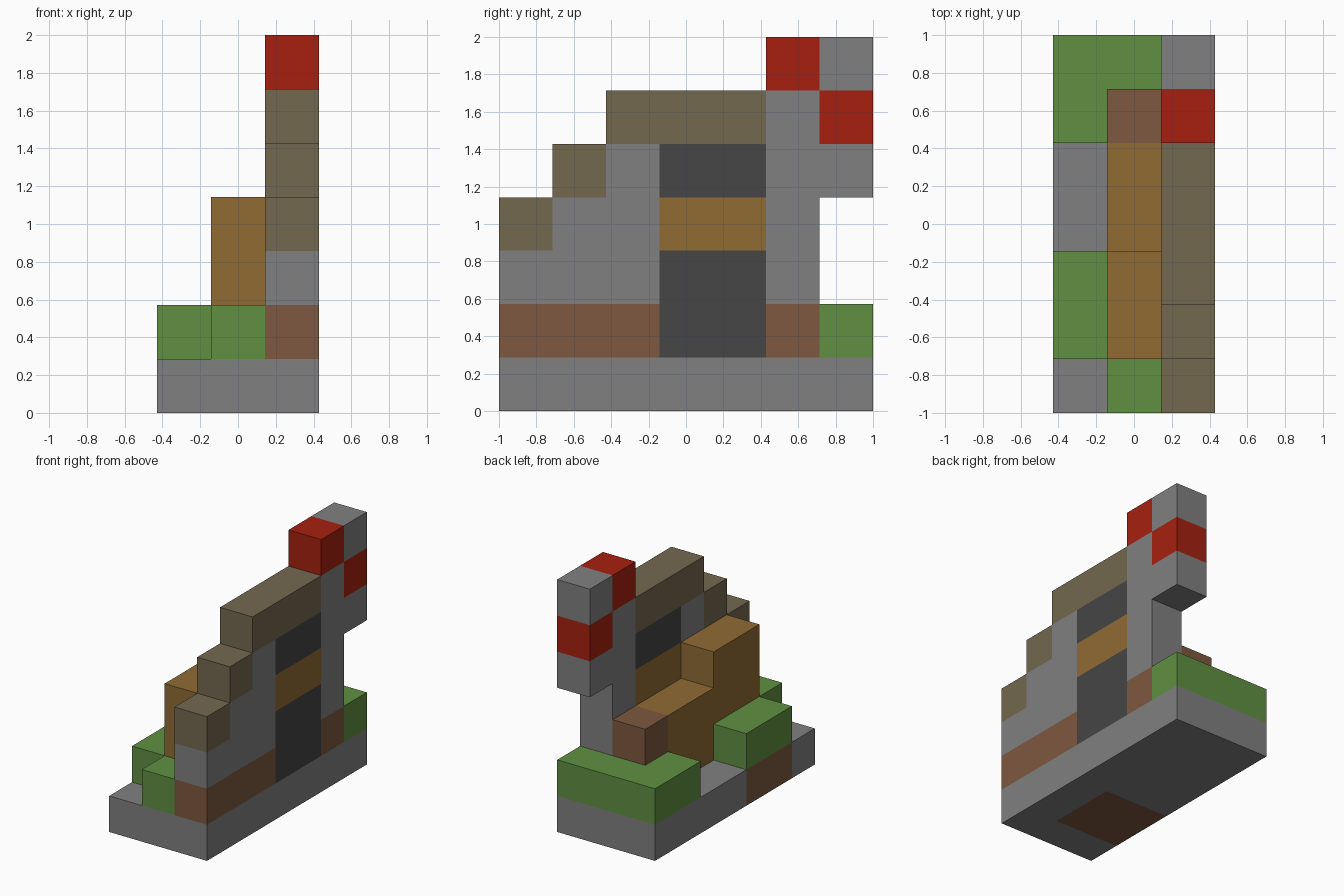
import bpy
import bmesh
from mathutils import Vector

cube = bpy.data.objects.get("Cube")
if cube:
    bpy.data.objects.remove(cube, do_unlink=True)

UNIT = 2 / 7                              # edge of one building block
ORIGIN = Vector((-1.5, -3.5, 0)) * UNIT   # corner of the block grid


def make_material(name, rgb):
    mat = bpy.data.materials.new(name)
    mat.use_nodes = True
    mat.diffuse_color = (*rgb, 1)
    shader = next(n for n in mat.node_tree.nodes if n.type == 'BSDF_PRINCIPLED')
    shader.inputs["Base Color"].default_value = (*rgb, 1)
    shader.inputs["Roughness"].default_value = 0.9
    return mat


stone = make_material("stone grey", (0.216, 0.216, 0.216))
dark = make_material("dark grey", (0.061, 0.061, 0.061))
red = make_material("red", (0.381, 0.0145, 0.0045))
roof = make_material("roof tan", (0.174, 0.138, 0.08))
earth = make_material("earth brown", (0.205, 0.098, 0.05))
grass = make_material("grass green", (0.117, 0.279, 0.054))
wood = make_material("wood ochre", (0.279, 0.147, 0.034))


def blocks(name, mat, *boxes):
    """One object from boxes given as (first cell, size in cells)."""
    bm = bmesh.new()
    for cell, size in boxes:
        made = bmesh.ops.create_cube(bm, size=1)
        for v in made["verts"]:
            for i in range(3):
                v.co[i] = (cell[i] + (v.co[i] + 0.5) * size[i]) * UNIT + ORIGIN[i]
    mesh = bpy.data.meshes.new(name)
    bm.to_mesh(mesh)
    bm.free()
    mesh.materials.append(mat)
    obj = bpy.data.objects.new(name, mesh)
    bpy.context.collection.objects.link(obj)
    return obj


# Base slab with an earth patch let into its left-hand side
blocks("base_slab", stone,
       ((0, 0, 0), (3, 1, 1)), ((2, 1, 0), (1, 2, 1)), ((0, 3, 0), (3, 4, 1)))
blocks("base_earth_patch", earth, ((0, 1, 0), (2, 2, 1)))

# Grass
blocks("grass_front", grass, ((1, 0, 1), (1, 1, 1)))
blocks("grass_side", grass, ((0, 1, 1), (1, 2, 1)))
blocks("grass_back", grass, ((0, 6, 1), (3, 1, 1)), ((0, 5, 1), (1, 1, 1)))

# Stepped wooden lean-to beside the wall
blocks("lean_to_high", wood, ((1, 1, 1), (1, 2, 3)))
blocks("lean_to_low", wood, ((1, 3, 1), (1, 2, 2)))
blocks("lean_to_end", earth, ((1, 5, 1), (1, 1, 2)))

# Main wall
blocks("wall_footing", earth, ((2, 0, 1), (1, 3, 1)), ((2, 5, 1), (1, 1, 1)))
blocks("wall_stone", stone,
       ((2, 0, 2), (1, 1, 1)), ((2, 1, 2), (1, 1, 2)), ((2, 2, 2), (1, 1, 3)))
blocks("doorway", dark, ((2, 3, 1), (1, 2, 2)))
blocks("door_lintel", wood, ((2, 3, 3), (1, 2, 1)))
blocks("window", dark, ((2, 3, 4), (1, 2, 1)))

# Stepped roof
blocks("roof_steps", roof,
       ((2, 0, 3), (1, 1, 1)), ((2, 1, 4), (1, 1, 1)), ((2, 2, 5), (1, 3, 1)))

# Tower with an overhanging head in alternating colours
blocks("tower_shaft", stone, ((2, 5, 2), (1, 1, 4)))
blocks("tower_head_stone", stone, ((2, 6, 4), (1, 1, 1)), ((2, 6, 6), (1, 1, 1)))
blocks("tower_head_red", red, ((2, 5, 6), (1, 1, 1)), ((2, 6, 5), (1, 1, 1)))
